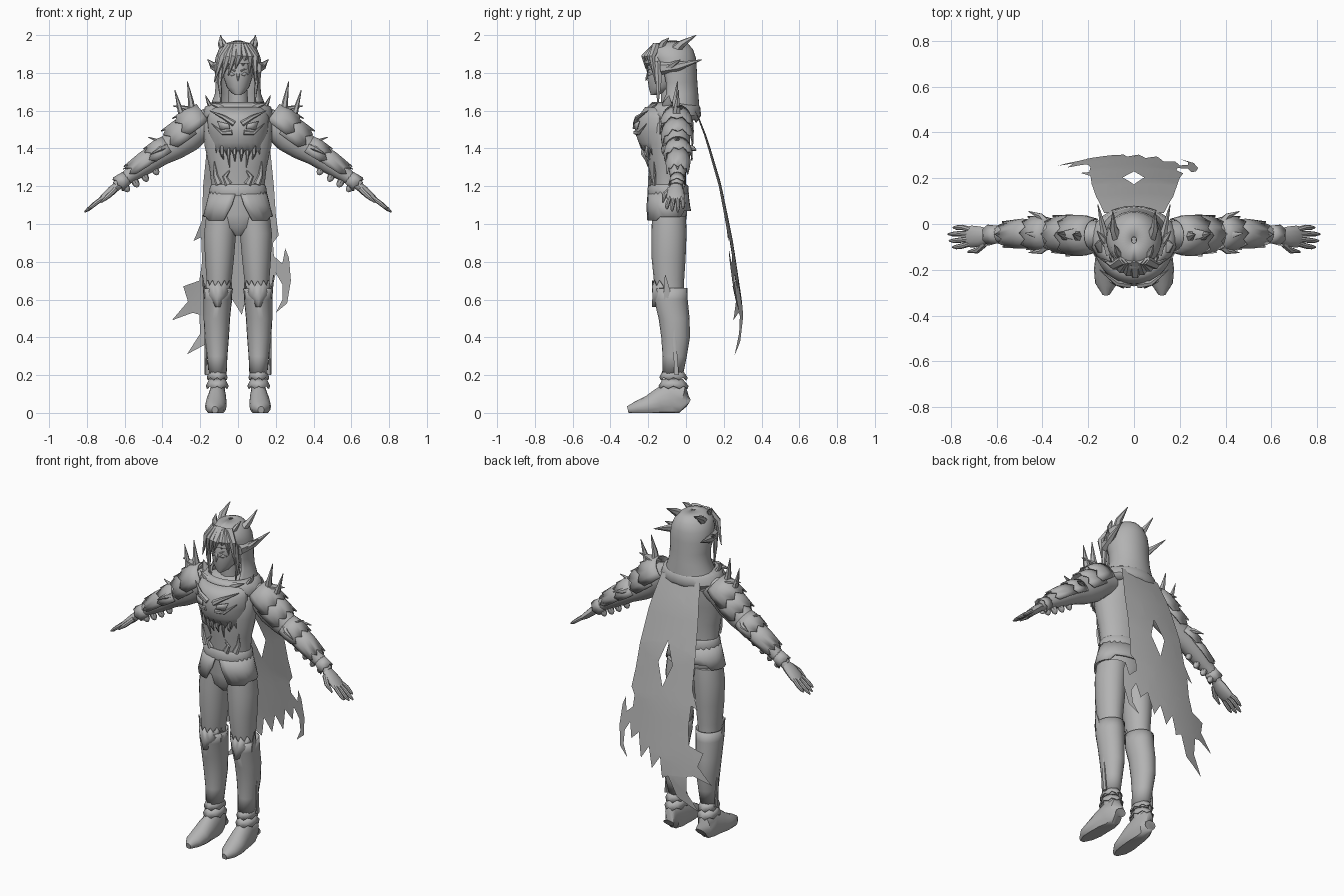
import bpy, bmesh, math
from mathutils import Vector as V

grey = bpy.data.materials.new("plain grey")
grey.diffuse_color = (0.45, 0.45, 0.45, 1)


def finish(name, bm, mirror=False, thick=0, angle=40):
    bmesh.ops.remove_doubles(bm, verts=bm.verts, dist=1e-4)
    bmesh.ops.recalc_face_normals(bm, faces=bm.faces)
    me = bpy.data.meshes.new(name)
    bm.to_mesh(me)
    bm.free()
    ob = bpy.data.objects.new(name, me)
    bpy.context.collection.objects.link(ob)
    me.materials.append(grey)
    bpy.ops.object.select_all(action='DESELECT')
    ob.select_set(True)
    bpy.context.view_layer.objects.active = ob
    bpy.ops.object.shade_smooth_by_angle(angle=math.radians(angle))
    if thick:
        ob.modifiers.new("thickness", 'SOLIDIFY').thickness = thick
    if mirror:
        ob.modifiers.new("mirror", 'MIRROR')
    return ob


def loft(bm, pts, n=16, flat=False, arc=(-90, 270), cap=True, jag=0):
    """Skin rings (x, y, z, ru, rv[, opening]) along a path; jag makes a toothed last edge."""
    rings, ps = [], [V(p[:3]) for p in pts]
    for i, p in enumerate(pts):
        t = (ps[min(i + 1, len(ps) - 1)] - ps[max(i - 1, 0)]).normalized()
        if flat:
            u, v = V((1, 0, 0)), V((0, 1, 0))
        else:
            ref = V((0, 1, 0)) if abs(t.y) < 0.9 else V((1, 0, 0))
            u = (ref - t * ref.dot(t)).normalized()
            v = t.cross(u)
        op = p[5] if len(p) > 5 else 0
        a0, a1 = math.radians(arc[0] + op), math.radians(arc[1] - op)
        ring = []
        for k in range(n + 1):
            a = a0 + (a1 - a0) * k / n
            co = ps[i] + u * p[3] * math.cos(a) + v * p[4] * math.sin(a)
            if jag and i == len(pts) - 1 and k % 2:
                co += t * jag
            ring.append(bm.verts.new(co))
        rings.append(ring)
    for r, s in zip(rings, rings[1:]):
        for k in range(n):
            bm.faces.new((r[k], r[k + 1], s[k + 1], s[k]))
    if cap:
        bm.faces.new(rings[0][:-1])
        bm.faces.new(rings[-1][:-1])


def part(name, pts, mirror=False, thick=0, **kw):
    bm = bmesh.new()
    loft(bm, pts, **kw)
    return finish(name, bm, mirror, thick)


def spikes(name, items, mirror=True, n=6):
    """Curved tapering spikes: (base, middle, tip, width along y, other width)."""
    bm = bmesh.new()
    for b, m, t, ru, rv in items:
        loft(bm, [(*b, ru, rv), (*m, ru * .7, rv * .7), (*t, .002, .002)], n=n)
    finish(name, bm, mirror)


# torso, belt and pelvis
part("torso", [(0, -.09, 1.08, .15, .09), (0, -.095, 1.2, .14, .095), (0, -.10, 1.3, .152, .10),
               (0, -.10, 1.42, .178, .115), (0, -.09, 1.53, .185, .12), (0, -.07, 1.6, .165, .10),
               (0, -.06, 1.64, .08, .07)], flat=True, n=24)
part("belt", [(0, -.095, 1.15, .15, .107), (0, -.095, 1.16, .154, .11), (0, -.095, 1.2, .148, .107),
              (0, -.095, 1.21, .14, .1)], flat=True, n=24)
part("pelvis", [(0, -.09, .94, .03, .05), (0, -.09, .98, .10, .085), (0, -.09, 1.05, .165, .095),
                (0, -.09, 1.15, .148, .095)], flat=True, n=20)

# waist skirt with an open front and dropped side points
bm = bmesh.new()
loft(bm, [(0, -.095, 1.17, .152, .108, 4), (0, -.095, 1.10, .17, .116, 11),
          (0, -.095, 1.04, .186, .122, 24)], flat=True, n=28, cap=False)
for v in bm.verts:
    if v.co.z < 1.05 and v.co.y < -.16:
        v.co.z -= .02
    elif v.co.z < 1.05 and v.co.y > -.02:
        v.co.z += .03
finish("waist_skirt", bm, thick=.008)

# chest armour: breast shell, brow, sockets, fangs
part("chest_plate", [(0, -.09, 1.62, .15, .125), (0, -.10, 1.56, .17, .16), (0, -.10, 1.49, .165, .172),
                     (0, -.10, 1.43, .15, .15), (0, -.10, 1.39, .145, .122)], thick=.01, flat=True,
     n=20, arc=(-165, -15), cap=False, jag=.035)
spikes("chest_brow", [((.02, -.265, 1.53), (.075, -.258, 1.565), (.15, -.20, 1.60), .018, .016),
                      ((.03, -.265, 1.485), (.08, -.25, 1.48), (.14, -.21, 1.53), .014, .014)])
bm = bmesh.new()
for c in [(.045, -.283, 1.505), (.095, -.262, 1.50), (.11, -.25, 1.545), (.05, -.278, 1.53)]:
    bm.verts.new(c)
bm.faces.new(bm.verts[:])
finish("chest_socket", bm, True, thick=.006)
spikes("chest_fangs", [((x, -.225 + x * .3, 1.42), (x, -.235 + x * .3, 1.37), (x * .9, -.215 + x * .3, z), .016, .013)
                       for x, z in [(.018, 1.33), (.05, 1.30), (.085, 1.34)]])
spikes("belly_plates", [((.05, -.19, 1.21), (.07, -.193, 1.25), (.04, -.192, 1.29), .012, .02),
                        ((.10, -.17, 1.21), (.12, -.165, 1.26), (.125, -.17, 1.33), .012, .02)])

# legs
part("leg", [(.085, -.09, 1.04, .085, .09), (.095, -.09, .95, .086, .093), (.098, -.092, .82, .078, .09),
             (.10, -.09, .70, .067, .08), (.105, -.085, .6, .058, .072), (.11, -.065, .5, .058, .068),
             (.112, -.055, .4, .053, .066), (.11, -.06, .3, .044, .054), (.108, -.07, .18, .037, .045),
             (.108, -.07, .09, .04, .05)], True, flat=True, n=18)
bm = bmesh.new()
loft(bm, [(.105, -.085, .66, .073, .086, 40), (.107, -.08, .60, .069, .083), (.112, -.063, .5, .064, .076),
          (.112, -.055, .4, .058, .07), (.11, -.06, .3, .048, .058), (.108, -.07, .21, .042, .05)],
     flat=True, n=20, cap=False)
finish("shin_guard", bm, True, thick=.006)
part("knee_plate", [(.107, -.09, .56, .02, .09), (.107, -.088, .62, .064, .09), (.105, -.09, .67, .073, .09)],
     True, .008, flat=True, n=10, arc=(-160, -20), cap=False, jag=.03)
spikes("knee_spikes", [((.165, -.09, .57), (.178, -.10, .64), (.188, -.11, .73), .03, .01),
                       ((.045, -.09, .58), (.037, -.10, .63), (.035, -.11, .69), .025, .008),
                       ((.168, -.05, .2), (.172, -.06, .38), (.178, -.06, .53), .014, .008)])
for nm, z, w in [("upper_ankle_cuff", .2, .055), ("lower_ankle_cuff", .155, .06)]:
    part(nm, [(.11, -.07, z + .025, .042, .052), (.11, -.066, z - .012, w, w + .02)], True, .006,
         flat=True, n=16, cap=False, jag=.014)

# boots: sections run heel to toe, flattened on the ground
bm = bmesh.new()
loft(bm, [(.108, .012, .05, .025, .035), (.11, -.02, .07, .043, .085), (.11, -.08, .07, .048, .095),
          (.114, -.14, .055, .054, .075), (.118, -.2, .035, .057, .055), (.122, -.26, .025, .048, .038),
          (.122, -.308, .015, .016, .02)], n=16)
for v in bm.verts:
    v.co.z = max(v.co.z, 0)
finish("boot", bm, True)

# arms
part("arm", [(.13, -.05, 1.55, .06, .07), (.2, -.05, 1.52, .07, .082), (.27, -.05, 1.465, .072, .088),
             (.34, -.045, 1.415, .066, .078), (.41, -.04, 1.37, .058, .062), (.48, -.04, 1.325, .056, .058),
             (.55, -.045, 1.275, .044, .045), (.61, -.045, 1.23, .033, .032), (.645, -.05, 1.2, .033, .026)],
     True, n=18)
part("wrist_cuff", [(.585, -.045, 1.25, .036, .036), (.63, -.048, 1.212, .046, .046)], True, .006,
     cap=False, jag=.01, n=12)
part("palm", [(.635, -.05, 1.205, .03, .022), (.67, -.055, 1.175, .044, .024), (.71, -.055, 1.14, .048, .02),
              (.728, -.055, 1.125, .044, .014)], True, n=12)
bm = bmesh.new()
for y, l in [(-.015, .075), (-.042, .098), (-.07, .092), (-.096, .078)]:
    s = y - (y + .055) * .25
    loft(bm, [(.715, s, 1.138, .012, .013), (.715 + l * .45, y, 1.138 - l * .33, .012, .012),
              (.715 + l * .8, y * 1.05, 1.138 - l * .62, .010, .010),
              (.715 + l, y * 1.05, 1.138 - l * .76, .004, .004)], n=8)
loft(bm, [(.65, -.085, 1.185, .014, .015), (.685, -.115, 1.15, .014, .014), (.725, -.122, 1.115, .005, .005)], n=8)
finish("fingers", bm, True)

# layered arm armour, toothed at the lower edge
for nm, a, b in [("shoulder_plate", (.17, -.05, 1.565, .075, .085), (.27, -.05, 1.495, .092, .10)),
                 ("upper_arm_plate", (.23, -.05, 1.50, .078, .092), (.33, -.045, 1.43, .083, .098)),
                 ("elbow_plate", (.36, -.045, 1.40, .068, .076), (.44, -.04, 1.35, .075, .075)),
                 ("forearm_plate", (.42, -.04, 1.365, .062, .066), (.55, -.045, 1.275, .058, .058))]:
    m = [(p + q) / 2 for p, q in zip(a, b)]
    m[3] += .006
    m[4] += .006
    part(nm, [a, m, b], True, .007, n=10, arc=(-15, 195), cap=False, jag=.028)
spikes("arm_spikes", [((.24, -.05, 1.58), (.25, -.055, 1.65), (.268, -.045, 1.755), .028, .022),
                      ((.28, -.05, 1.54), (.305, -.05, 1.60), (.335, -.04, 1.71), .03, .022),
                      ((.22, -.04, 1.60), (.28, -.045, 1.615), (.345, -.04, 1.625), .035, .016),
                      ((.36, -.05, 1.44), (.41, -.05, 1.435), (.475, -.04, 1.46), .03, .016),
                      ((.38, .0, 1.41), (.41, .035, 1.40), (.46, .055, 1.39), .02, .02),
                      ((.38, -.09, 1.41), (.41, -.12, 1.40), (.46, -.125, 1.37), .02, .02),
                      ((.50, -.045, 1.35), (.55, -.045, 1.32), (.61, -.045, 1.29), .024, .014)])
bm = bmesh.new()
for x, z in [(.43, 1.27), (.485, 1.235), (.535, 1.205), (.585, 1.18)]:
    loft(bm, [(x + .03, -.045, z + .055, .016, .016), (x + .008, -.045, z + .015, .019, .019),
              (x, -.045, z, .015, .016), (x - .005, -.045, z - .01, .005, .006)], n=8)
finish("forearm_studs", bm, True)

# neck and head
part("neck", [(0, -.07, 1.58, .06, .06), (0, -.085, 1.74, .048, .05)], flat=True, n=14)
part("head", [(0, -.172, 1.682, .014, .014), (0, -.15, 1.695, .036, .04), (0, -.13, 1.725, .06, .068),
              (0, -.115, 1.775, .076, .09), (0, -.11, 1.83, .082, .095), (0, -.10, 1.89, .08, .09),
              (0, -.09, 1.94, .05, .06)], flat=True, n=20)
spikes("nose", [((0, -.195, 1.80), (0, -.206, 1.78), (0, -.214, 1.757), .012, .011)], False)
spikes("eyebrows", [((.015, -.203, 1.81), (.035, -.197, 1.82), (.062, -.17, 1.825), .006, .005)])
bm = bmesh.new()
for c in [(.016, -.205, 1.79), (.035, -.2, 1.784), (.056, -.181, 1.793), (.036, -.199, 1.804)]:
    bm.verts.new(c)
bm.faces.new(bm.verts[:])
finish("eye", bm, True, thick=.004)

# hood with face opening, shoulder cowl
part("hood", [(0, -.045, 1.57, .16, .118, 25), (0, -.045, 1.63, .145, .115, 42), (0, -.04, 1.69, .122, .105, 52),
              (0, -.045, 1.75, .118, .105, 54), (0, -.055, 1.82, .125, .112, 54), (0, -.07, 1.88, .12, .122, 45),
              (0, -.078, 1.925, .102, .115, 25), (0, -.075, 1.955, .07, .085), (0, -.07, 1.972, .012, .015)],
     thick=.008, flat=True, n=28, cap=False)
part("cowl", [(0, -.065, 1.645, .135, .115), (0, -.065, 1.62, .175, .14), (0, -.065, 1.575, .19, .145),
              (0, -.07, 1.555, .175, .135)], thick=.008, flat=True, n=24, cap=False, jag=.02)
spikes("cowl_points", [((.13, -.09, 1.61), (.155, -.1, 1.64), (.172, -.09, 1.68), .04, .015),
                       ((.06, -.18, 1.60), (.10, -.175, 1.625), (.15, -.15, 1.64), .015, .025)])

# horns and long ears
spikes("horns", [((.07, -.06, 1.92), (.09, -.02, 1.955), (.092, .055, 2.0), .03, .026),
                 ((.06, -.13, 1.93), (.075, -.12, 1.96), (.085, -.09, 1.985), .024, .016)])
spikes("ears", [((.10, -.13, 1.825), (.13, -.04, 1.835), (.158, .085, 1.87), .026, .034),
                ((.11, -.10, 1.82), (.14, -.06, 1.85), (.162, -.03, 1.87), .02, .018)])

# hair: swept fringe and side locks
locks = [((x * .5, -.155, 1.94), (x, -.225 + abs(x) * .5, 1.885), (x * 1.25 - .02, -.215 + abs(x) * .6, z), .026, .03)
         for x, z in [(-.085, 1.75), (-.055, 1.76), (-.025, 1.785), (.005, 1.82), (.035, 1.83), (.065, 1.80), (.09, 1.74)]]
locks += [((s * .085, -.15, 1.86), (s * .098, -.145, 1.75), (s * .085, -.15, 1.61), .024, .016) for s in (-1, 1)]
spikes("hair_locks", locks, False)
part("hair_cap", [(0, -.12, 1.85, .098, .098), (0, -.12, 1.9, .092, .098), (0, -.115, 1.94, .065, .075),
                  (0, -.10, 1.962, .01, .01)], flat=True, n=18, arc=(-200, 20), cap=False)

# tattered cape with a diamond hole, bent backwards
outline = [(-.13, 1.6), (-.165, 1.4), (-.185, 1.2), (-.19, 1.02), (-.235, .91), (-.195, .93), (-.19, .8),
           (-.205, .7), (-.29, .67), (-.265, .59), (-.35, .49), (-.24, .53), (-.205, .52), (-.2, .42), (-.27, .31),
           (-.14, .38), (-.09, .5), (-.05, .48), (-.03, .6), (.02, .52), (.05, .64), (.1, .56), (.13, .7), (.18, .65),
           (.2, .74), (.235, .68), (.235, .6), (.2, .53), (.26, .58), (.28, .7), (.27, .82), (.25, .87), (.235, .79),
           (.19, .83), (.185, .9), (.215, .94), (.2, 1.05), (.19, 1.2), (.17, 1.4), (.13, 1.6)]
hole = [(0, 1.26), (.045, 1.13), (0, 1.0), (-.05, 1.13)]
bend = [(1.6, .055), (1.45, .115), (1.2, .19), (.9, .25), (.6, .295), (.5, .305), (.3, .29)]


def cape_y(z):
    for (z0, y0), (z1, y1) in zip(bend, bend[1:]):
        if z >= z1:
            return y0 + (y1 - y0) * (z0 - z) / (z0 - z1)
    return bend[-1][1]


bm = bmesh.new()
edges = []
for loop in (outline, hole):
    vs = [bm.verts.new((x, 0, z)) for x, z in loop]
    edges += [bm.edges.new((vs[i - 1], vs[i])) for i in range(len(vs))]
bmesh.ops.triangle_fill(bm, edges=edges, use_beauty=True, normal=(0, 1, 0))
cuts = [((0, 0, .35 + .08 * i), (0, 0, 1)) for i in range(16)] + [((.06 * i, 0, 0), (1, 0, 0)) for i in range(-4, 5)]
for co, no in cuts:
    bmesh.ops.bisect_plane(bm, geom=bm.verts[:] + bm.edges[:] + bm.faces[:], plane_co=co, plane_no=no)
for v in bm.verts:
    v.co.y = cape_y(v.co.z) - .45 * v.co.x ** 2
finish("cape", bm)
